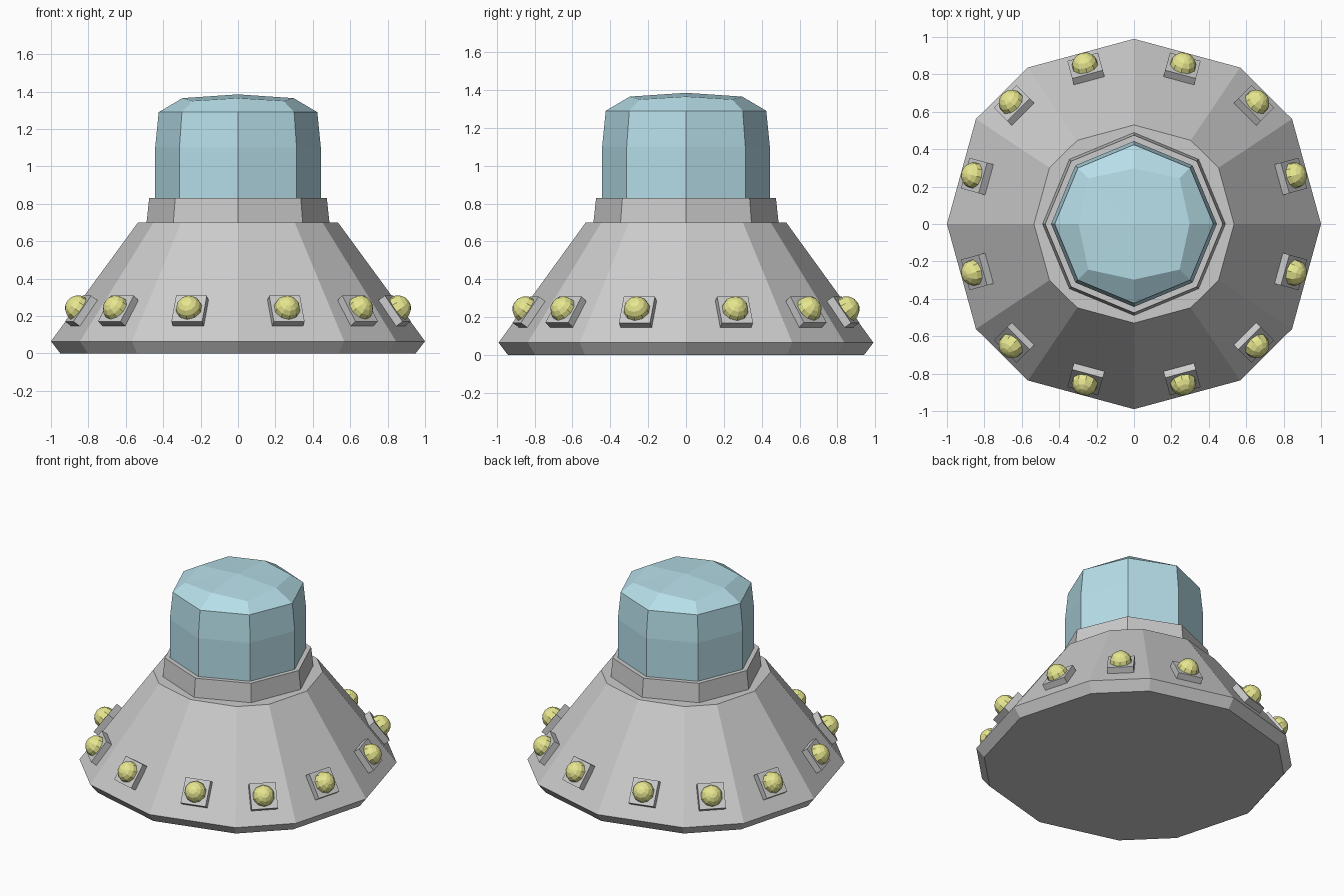
import bpy, bmesh, math
from mathutils import Vector, Matrix

if "Cube" in bpy.data.objects:
    bpy.data.objects.remove(bpy.data.objects["Cube"])


def material(name, rgb):
    m = bpy.data.materials.new(name)
    m.diffuse_color = (*rgb, 1)
    m.use_nodes = True
    m.node_tree.nodes["Principled BSDF"].inputs["Base Color"].default_value = m.diffuse_color
    return m


def finish(bm, name, mat=None):
    bmesh.ops.recalc_face_normals(bm, faces=bm.faces)
    me = bpy.data.meshes.new(name)
    bm.to_mesh(me)
    bm.free()
    ob = bpy.data.objects.new(name, me)
    bpy.context.collection.objects.link(ob)
    if mat:
        me.materials.append(mat)
    return ob


def loft(name, rings, mat=None, apex=None):
    """Skin a stack of point rings, capped below and capped or pointed above."""
    bm = bmesh.new()
    loops = [[bm.verts.new(p) for p in ring] for ring in rings]
    n = len(loops[0])
    for a, b in zip(loops, loops[1:]):
        for i in range(n):
            j = (i + 1) % n
            bm.faces.new((a[i], a[j], b[j], b[i]))
    bm.faces.new(loops[0][::-1])
    if apex is None:
        bm.faces.new(loops[-1])
    else:
        tip = bm.verts.new((0, 0, apex))
        for i in range(n):
            bm.faces.new((loops[-1][i], loops[-1][(i + 1) % n], tip))
    return finish(bm, name, mat)


def octagon(r, z, r_diag=None, z_diag=None):
    pts = []
    for i in range(8):
        rr = r_diag if i % 2 and r_diag else r
        zz = z_diag if i % 2 and z_diag else z
        a = i * math.pi / 4
        pts.append((rr * math.cos(a), rr * math.sin(a), zz))
    return pts


glass = material("glass_blue", (0.47, 0.73, 0.81))
yellow = material("lamp_yellow", (0.80, 0.80, 0.28))

# Twelve-sided hull outline: one quarter turned four times
quarter = [(1, 0), (0.845, 0.567), (0.567, 0.845)]
outline = []
for k in range(4):
    outline += [Matrix.Rotation(k * math.pi / 2, 2) @ Vector(p) for p in quarter]
outline = [Vector((p.x, p.y * 0.99)) for p in outline]

# Hull
loft("hull", [[(p.x * s, p.y * s, z) for p in outline]
              for s, z in ((0.95, 0), (1, 0.065), (0.535, 0.70))])

# Collar and glass dome
loft("collar", [octagon(0.49, 0.69), octagon(0.475, 0.83)])
loft("dome", [octagon(0.443, 0.80), octagon(0.443, 1.10), octagon(0.424, 1.29),
              octagon(0.297, 1.365, 0.345, 1.35)], glass, 1.385)

# Lamps on square pads, one in the middle of each hull facet
Z_LAMP, LIFT, SIZE = 0.215, 0.043, 0.17
t = (Z_LAMP - 0.065) / 0.635
s = 1 - 0.465 * t
for i in range(12):
    a, b = outline[i], outline[(i + 1) % 12]
    side = (b - a).to_3d().normalized()
    mid = (a + b) / 2
    up = Vector((-0.465 * mid.x, -0.465 * mid.y, 0.635))
    up = (up - side * up.dot(side)).normalized()
    out = side.cross(up)
    frame = Matrix((side, up, out)).transposed().to_4x4()
    base = Vector((mid.x * s, mid.y * s, Z_LAMP))

    bm = bmesh.new()
    depth = LIFT + 0.015
    bmesh.ops.create_cube(bm, size=1, matrix=Matrix.Translation(base + out * (LIFT - depth / 2))
                          @ frame @ Matrix.Diagonal((SIZE, SIZE, depth, 1)))
    finish(bm, f"lamp_pad_{i + 1}")

    bm = bmesh.new()
    bmesh.ops.create_uvsphere(bm, u_segments=10, v_segments=8, radius=0.071,
                              matrix=Matrix.Translation(base + out * LIFT) @ frame)
    finish(bm, f"lamp_{i + 1}", yellow)
